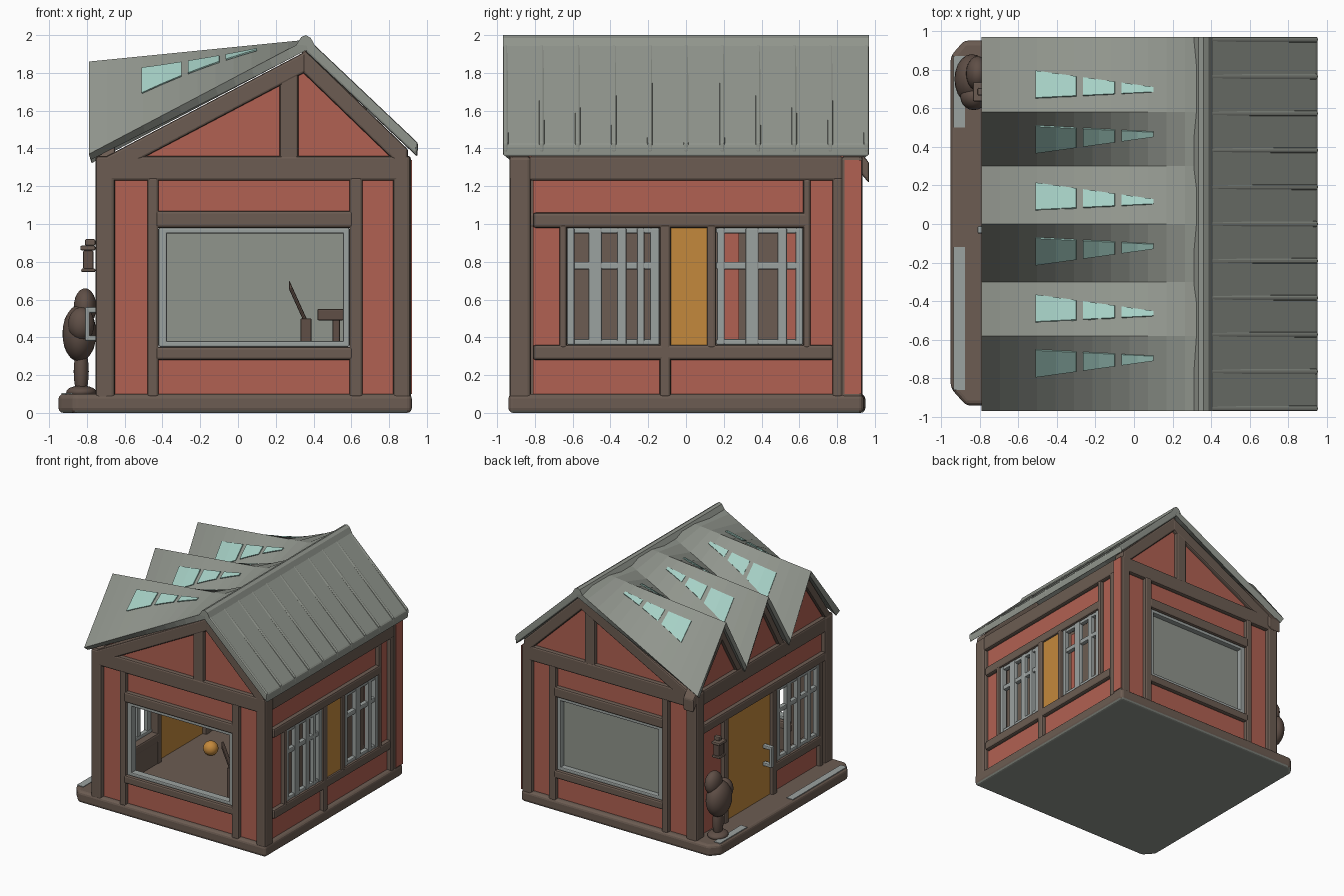
import bpy, bmesh
from mathutils import Vector

cube = bpy.data.objects.get("Cube")
if cube:
    bpy.data.objects.remove(cube, do_unlink=True)


def material(name, *rgb):
    m = bpy.data.materials.new(name)
    m.use_nodes = True
    m.diffuse_color = (*rgb, 1)
    m.node_tree.nodes["Principled BSDF"].inputs["Base Color"].default_value = (*rgb, 1)
    return m


red = material("red plaster", .44, .12, .085)
brown = material("brown timber", .15, .108, .085)
grey = material("grey roofing", .28, .30, .265)
pale = material("pale grey trim", .33, .36, .35)
teal = material("teal glass", .38, .63, .56)
orange = material("orange wood", .55, .25, .045)
dark = material("dark brown shrub", .115, .078, .062)


def finish(name, bm, mat, bevel=0, smooth=False):
    mesh = bpy.data.meshes.new(name)
    bm.to_mesh(mesh)
    bm.free()
    mesh.materials.append(mat)
    if smooth:
        for f in mesh.polygons:
            f.use_smooth = True
    ob = bpy.data.objects.new(name, mesh)
    bpy.context.collection.objects.link(ob)
    if bevel:
        mod = ob.modifiers.new("soft edges", "BEVEL")
        mod.width, mod.segments = bevel, 2
    return ob


def prism(name, outline, axis, lo, hi, mat, bevel=0):
    """Extrude a flat outline along one axis."""
    def to3d(a, b, c):
        return {"x": (c, a, b), "y": (a, c, b), "z": (a, b, c)}[axis]
    bm = bmesh.new()
    face = bm.faces.new([bm.verts.new(to3d(a, b, lo)) for a, b in outline])
    ext = bmesh.ops.extrude_face_region(bm, geom=[face])["geom"]
    bmesh.ops.translate(bm, verts=[v for v in ext if isinstance(v, bmesh.types.BMVert)],
                        vec=Vector(to3d(0, 0, hi - lo)))
    bmesh.ops.recalc_face_normals(bm, faces=bm.faces)
    return finish(name, bm, mat, bevel)


def rafter(name, p, q, height, axis, lo, hi, mat, bevel=.012):
    h = height / 2
    outline = [(p[0], p[1] - h), (q[0], q[1] - h), (q[0], q[1] + h), (p[0], p[1] + h)]
    return prism(name, outline, axis, lo, hi, mat, bevel)


# Outer plane and outward sign of each wall
SIDES = {"front": ("y", -.92, -1), "back": ("y", .92, 1),
         "right_side": ("x", .9, 1), "left_side": ("x", -.74, -1)}


def depth_range(side, near, far):
    axis, plane, sign = SIDES[side]
    return axis, *sorted((plane - sign * near, plane - sign * far))


def block(side, name, rect, near, far, mat, bevel=0):
    """Box on a wall; near and far are depths inward from its outer plane."""
    a0, a1, z0, z1 = rect
    axis, lo, hi = depth_range(side, near, far)
    return prism(side + "_" + name, [(a0, z0), (a1, z0), (a1, z1), (a0, z1)],
                 axis, lo, hi, mat, bevel)


def panels(side, rects):
    for r in rects:
        block(side, "plaster", r, .02, .08, red)
        block(side, "lining", r, .08, .09, brown)


def timbers(side, rects):
    for r in rects:
        block(side, "timber", r, -.015, .095, brown, .014)


def grille(side, a0, a1, bars):
    for z0, z1 in ((.36, .39), (.76, .80), (.95, .98)):
        block(side, "window_rail", (a0, a1, z0, z1), .0, .04, pale, .008)
    for a, w in bars:
        block(side, "window_bar", (a - w, a + w, .36, .98), -.005, .035, pale, .008)


# Base with porch; its underside is grey
base = prism("base", [(.92, -.94), (.92, .94), (-.88, .95), (-.95, .87), (-.95, -.85), (-.87, -.94)],
             "z", 0, .1, brown)
base.data.materials.append(grey)
for f in base.data.polygons:
    f.material_index = int(f.normal.z < -.5)
edge = base.modifiers.new("soft edges", "BEVEL")
edge.width, edge.segments = .025, 3
for y0, y1 in ((-.86, -.12), (.5, .87)):
    prism("porch_stone", [(-.935, y0), (-.875, y0), (-.875, y1), (-.935, y1)], "z", .098, .105, pale)

# Corner posts
for x0, x1 in ((-.755, -.65), (.82, .915)):
    for y0, y1 in ((-.935, -.82), (.82, .935)):
        prism("corner_post", [(x0, y0), (x1, y0), (x1, y1), (x0, y1)], "z", .05, 1.36, brown, .02)
block("right_side", "corner_plaster", (.84, .93, .1, 1.34), -.022, -.014, red)

# Front and back walls with gables
for side in ("front", "back"):
    panels(side, [(-.66, -.47, .08, 1.25), (.65, .83, .08, 1.25),
                  (-.43, .6, .08, .3), (-.43, .6, 1.05, 1.25)])
    timbers(side, [(-.75, .91, 1.23, 1.36), (-.48, -.42, .08, 1.25), (.59, .66, .08, 1.25),
                   (-.44, .61, .98, 1.07), (-.44, .61, .28, .35)])
    for r in ((-.42, -.375, .35, .98), (.555, .59, .35, .98),
              (-.42, .59, .35, .38), (-.42, .59, .95, .98)):
        block(side, "window_frame", r, .005, .07, pale, .008)
    axis, lo, hi = depth_range(side, .02, .08)
    prism(side + "_gable", [(-.7, 1.32), (.86, 1.32), (.86, 1.42), (.36, 1.9), (-.7, 1.35)], axis, lo, hi, red)
    axis, lo, hi = depth_range(side, -.015, .09)
    rafter(side + "_rafter_left", (-.74, 1.28), (.36, 1.86), .11, axis, lo, hi, brown)
    rafter(side + "_rafter_right", (.9, 1.33), (.34, 1.87), .13, axis, lo, hi, brown)
    block(side, "king_post", (.22, .32, 1.34, 1.84), -.012, .08, brown, .014)
block("back", "pane", (-.4, .58, .36, .97), .05, .06, grey)

# Right wall: two barred windows and a wooden panel between them
panels("right_side", [(-.81, .63, 1.04, 1.25), (-.81, .8, .08, .3), (.65, .79, .3, 1.25), (-.81, -.66, .34, 1)])
timbers("right_side", [(-.83, .83, 1.23, 1.36), (-.81, .66, .98, 1.06), (-.81, .78, .28, .36),
                       (.62, .66, .34, 1.24), (.775, .83, .08, 1.25), (-.14, -.08, .08, 1),
                       (.11, .16, .34, 1), (-.67, -.63, .34, 1)])
block("right_side", "window_backing", (-.66, .65, .34, 1), .07, .085, brown)
block("right_side", "wood_panel", (-.08, .11, .36, .985), .0, .06, orange)
grille("right_side", -.63, -.14, [(-.61, .02), (-.48, .035), (-.34, .025), (-.24, .02), (-.165, .025)])
grille("right_side", .16, .62, [(.185, .02), (.35, .035), (.51, .025), (.6, .02)])
for a in (.2, .53):
    block("right_side", "curtain", (a, a + .08, .39, .95), .06, .068, red)

# Left wall: door, open barred window and a row of small gables
panels("left_side", [(-.82, .82, 1.04, 1.25), (.54, .82, .08, 1), (-.82, -.14, .08, .3), (-.82, -.78, .3, 1)])
timbers("left_side", [(-.83, .83, 1.23, 1.36), (-.83, .83, .98, 1.06), (.49, .55, .08, 1),
                      (-.17, -.11, .08, 1), (-.8, -.75, .08, 1), (-.8, -.13, .28, .36)])
block("left_side", "door", (-.12, .5, .08, .985), .015, .06, orange)
grille("left_side", -.76, -.17, [(-.74, .02), (-.62, .025), (-.48, .025), (-.34, .025), (-.2, .025)])

# Roof: sawtooth on the left, fading into the straight ridge
RIDGE_X, RIDGE_Z, EAVE_X = .36, 1.975, -.79
ZIGZAG = [(-.97, 1.37), (-.58, 1.86), (-.3, 1.37), (0, 1.86), (.3, 1.37), (.58, 1.86), (.97, 1.37)]


def roof_point(x, y, lift=0):
    for (y0, z0), (y1, z1) in zip(ZIGZAG, ZIGZAG[1:]):
        if y0 <= y <= y1:
            eave = z0 + (z1 - z0) * (y - y0) / (y1 - y0)
            t = (x - EAVE_X) / (RIDGE_X - EAVE_X)
            return Vector((x, y, eave + (RIDGE_Z - eave) * t + lift))


def sheet(name, rows, mat, thickness):
    """Skin a grid of points and give it thickness downward."""
    bm = bmesh.new()
    grid = [[bm.verts.new(p) for p in row] for row in rows]
    for r0, r1 in zip(grid, grid[1:]):
        for k in range(len(r0) - 1):
            bm.faces.new((r0[k], r1[k], r1[k + 1], r0[k + 1]))
    ob = finish(name, bm, mat)
    mod = ob.modifiers.new("thickness", "SOLIDIFY")
    mod.thickness, mod.offset = thickness, -1
    return ob


steps = 12
sheet("sawtooth_roof", [[roof_point(EAVE_X + (RIDGE_X - EAVE_X) * i / steps, y) for y, z in ZIGZAG]
                        for i in range(steps + 1)], grey, .05)

# Tapering skylights on both slopes of every sawtooth
for peak in (-.58, 0, .58):
    for s in (-1, 1):
        for x0, x1 in ((-.51, -.30), (-.265, -.10), (-.065, .1)):
            rows = []
            for x in (x0, (x0 + x1) / 2, x1):
                t = (x + .51) / .61
                ys = sorted((peak + s * (.075 + .03 * t), peak + s * (.215 - .085 * t)))
                rows.append([roof_point(x, y, .012) for y in ys])
            sheet("skylight", rows, teal, .008)

# Plain right roof slope with standing seams and a ridge cap
prism("right_roof", [(.34, 1.98), (.37, 1.98), (.95, 1.42), (.95, 1.355), (.36, 1.91)], "y", -.97, .97, grey, .012)
for k in range(11):
    y = -.955 + k * .191
    rafter("roof_seam", (.35, 1.975), (.952, 1.405), .05, "y", y - .015, y + .015, grey, .01)
prism("ridge_cap", [(.31, 1.95), (.335, 1.99), (.36, 2), (.385, 1.985), (.41, 1.94)], "y", -.97, .97, grey)

# Small gables under the sawtooth
axis, lo, hi = depth_range("left_side", .02, .08)
prism("sawtooth_gables", [(-.85, 1.3)] + [(y * .95, z - .07) for y, z in ZIGZAG] + [(.85, 1.3)], axis, lo, hi, red)
axis, lo, hi = depth_range("left_side", -.01, .09)
for (y0, z0), (y1, z1) in zip(ZIGZAG, ZIGZAG[1:]):
    rafter("sawtooth_rafter", (y0 * .96, z0 - .1), (y1, z1 - .1), .11, axis, lo, hi, brown)


def blob(name, center, radii, mat):
    bm = bmesh.new()
    bmesh.ops.create_icosphere(bm, subdivisions=3, radius=1)
    bmesh.ops.scale(bm, vec=radii, verts=bm.verts)
    bmesh.ops.translate(bm, vec=center, verts=bm.verts)
    return finish(name, bm, mat, smooth=True)


def box(name, lo, hi, mat, bevel=.008):
    (x0, y0, z0), (x1, y1, z1) = lo, hi
    return prism(name, [(x0, y0), (x1, y0), (x1, y1), (x0, y1)], "z", z0, z1, mat, bevel)


# Shrub on the porch
blob("shrub_crown", (-.84, .75, .42), (.09, .13, .15), dark)
blob("shrub_top", (-.81, .78, .56), (.06, .09, .1), dark)
blob("shrub_side", (-.83, .66, .47), (.07, .07, .09), dark)
blob("shrub_stem", (-.83, .75, .22), (.04, .05, .14), dark)
blob("shrub_foot", (-.83, .75, .11), (.08, .09, .035), dark)

# Wall lamp and door handle
box("lamp_body", (-.82, .65, .76), (-.765, .72, .86), dark)
box("lamp_cap", (-.835, .635, .86), (-.755, .735, .885), brown)
box("lamp_finial", (-.81, .665, .885), (-.755, .705, .92), brown)
box("lamp_foot", (-.83, .64, .745), (-.755, .73, .765), brown)
box("door_handle", (-.81, -.05, .38), (-.785, -.01, .56), pale)
for z in (.38, .53):
    box("handle_arm", (-.8, -.05, z), (-.72, -.01, z + .03), pale)

# Furniture inside
rafter("easel_arm", (.27, .68), (.37, .46), .05, "y", -.62, -.58, dark)
box("easel_stand", (.33, -.63, .1), (.39, -.57, .5), dark)
box("side_table", (.42, -.68, .49), (.56, -.5, .55), dark)
box("side_table_leg", (.5, -.62, .1), (.54, -.56, .5), dark)
blob("stool", (-.4, .2, .16), (.06, .06, .06), orange)
